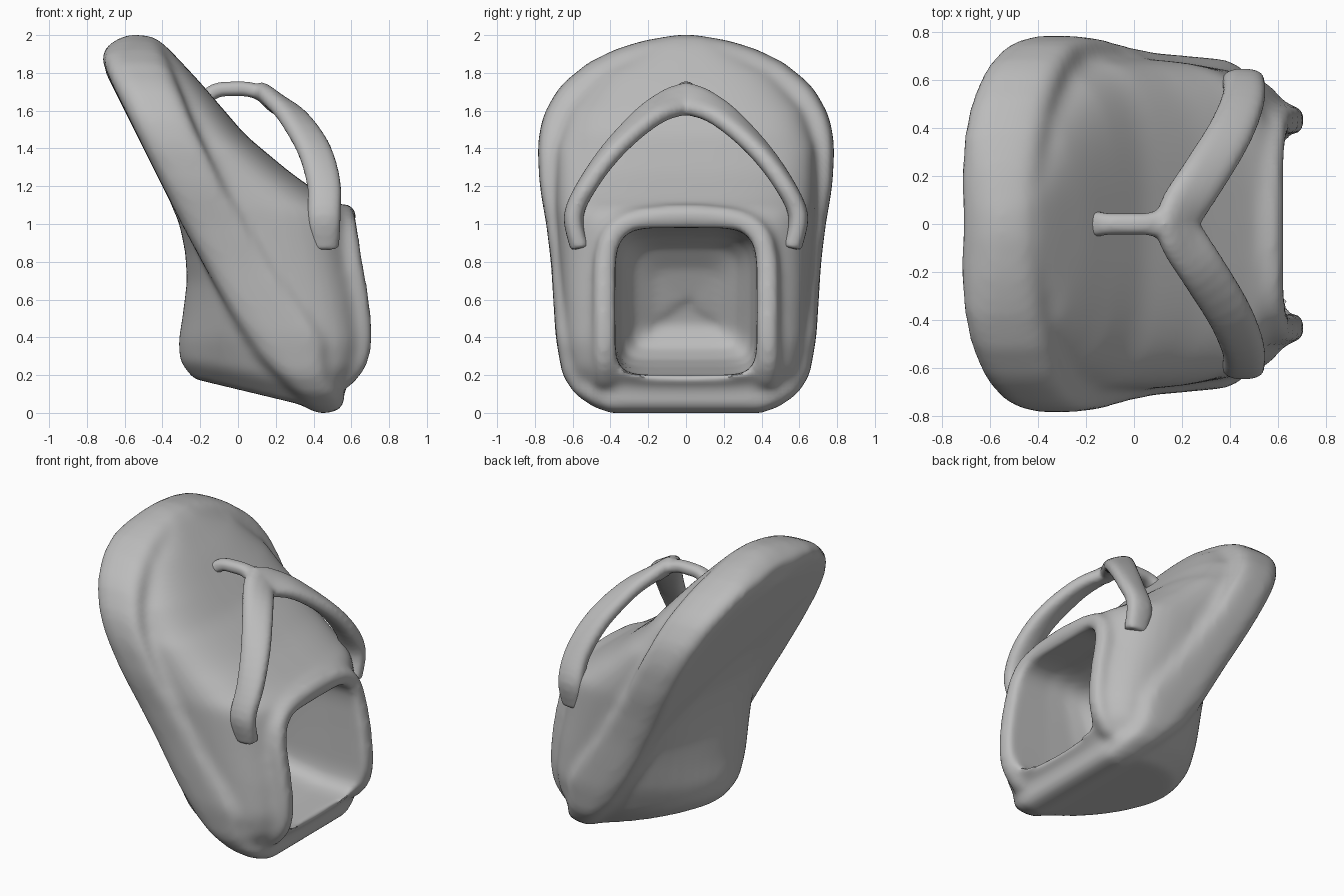
import bpy, bmesh, math
from mathutils import Vector

cube = bpy.data.objects.get("Cube")
if cube:
    bpy.data.objects.remove(cube, do_unlink=True)

grey = bpy.data.materials.new("soft grey")
grey.use_nodes = True
grey.diffuse_color = (0.5, 0.5, 0.5, 1)
grey.node_tree.nodes["Principled BSDF"].inputs["Base Color"].default_value = (0.5, 0.5, 0.5, 1)


def interp(table, t):
    """Read a value off a table of (position, value) pairs."""
    if t <= table[0][0]:
        return table[0][1]
    for (a, va), (b, vb) in zip(table, table[1:]):
        if t <= b:
            return va + (vb - va) * (t - a) / (b - a)
    return table[-1][1]


def power(v, p):
    return math.copysign(abs(v) ** p, v)


def loft(bm, rings):
    """Skin closed rings of points, cap both ends and face them outward."""
    loops = [[bm.verts.new(p) for p in ring] for ring in rings]
    n = len(loops[0])
    faces = [bm.faces.new((a[i], a[(i + 1) % n], b[(i + 1) % n], b[i]))
             for a, b in zip(loops, loops[1:]) for i in range(n)]
    faces += [bm.faces.new(loops[0][::-1]), bm.faces.new(loops[-1])]
    bmesh.ops.recalc_face_normals(bm, faces=faces)


def sweep(bm, path, widths, thickness, across_start, across_end):
    """Sweep a flattened oval along a smoothed path."""
    pts = [Vector(p) for p in path]
    n = len(pts) - 1
    rings = []
    for k in range(n * 4 + 1):
        j = min(k // 4, n - 1)
        t = k / 4 - j
        p0, p1, p2, p3 = pts[max(j - 1, 0)], pts[j], pts[j + 1], pts[min(j + 2, n)]
        pos = .5 * (2 * p1 + (p2 - p0) * t + (2 * p0 - 5 * p1 + 4 * p2 - p3) * t ** 2
                    + (3 * p1 - p0 - 3 * p2 + p3) * t ** 3)
        tangent = (p2 - p0).lerp(p3 - p1, t).normalized()
        across = Vector(across_start).lerp(Vector(across_end), k / (n * 4))
        across = (across - tangent * across.dot(tangent)).normalized()
        normal = tangent.cross(across)
        w = interp(widths, k / (n * 4)) / 2
        rings.append([pos + across * w * power(math.cos(a), .8) + normal * thickness / 2 * power(math.sin(a), .8)
                      for a in (math.pi * i / 8 for i in range(16))])
    loft(bm, rings)


def finish(bm, name):
    mesh = bpy.data.meshes.new(name)
    bm.to_mesh(mesh)
    bm.free()
    obj = bpy.data.objects.new(name, mesh)
    bpy.context.collection.objects.link(obj)
    mesh.materials.append(grey)
    return obj


def add_remesh(obj, size):
    mod = obj.modifiers.new("fuse", 'REMESH')
    mod.mode, mod.voxel_size = 'VOXEL', size


def soften_and_apply(obj, rounds):
    soft = obj.modifiers.new("soften", 'SMOOTH')
    soft.factor, soft.iterations = .5, rounds
    bpy.ops.object.select_all(action='DESELECT')
    bpy.context.view_layer.objects.active = obj
    obj.select_set(True)
    bpy.ops.object.convert(target='MESH')
    bpy.ops.object.shade_smooth_by_angle(angle=math.radians(50))


# Sole: egg-shaped outline with sloping back and front faces and a bowed heel lip
half_width = [(0, .40), (.03, .49), (.1, .59), (.2, .655), (.4, .69), (.8, .715), (1, .74), (1.2, .775),
              (1.4, .785), (1.5, .775), (1.6, .745), (1.735, .665), (1.86, .51), (1.93, .36), (1.97, .23), (2, .06)]
sole_back = [(0, .36), (.3, .1), (.5, -.03), (1, -.3), (1.4, -.5), (1.8, -.7), (1.9, -.735), (2, -.66)]
sole_front = [(0, .6), (.1, .65), (.2, .59), (.45, .42), (.8, .17), (1.15, -.05),
              (1.5, -.22), (1.85, -.36), (2, -.42)]
lip_bow = [(.15, .35), (.4, 0)]
heights = [1 - math.cos(math.pi * i / 40) for i in range(41)]
outline = [(interp(half_width, z), z) for z in heights]
outline += [(-y, z) for y, z in reversed(outline)]


def sole_ring(scale, t):
    ring = []
    for y, z in outline:
        z = 1 + (z - 1) * scale
        back = interp(sole_back, z)
        front = interp(sole_front, z) - interp(lip_bow, z) * y * y
        ring.append((back + (front - back) * t, y * scale, z))
    return ring


bm = bmesh.new()
loft(bm, [sole_ring(s, t) for s, t in
          [(.8, 0), (.92, .02), (.97, .1), (1, .3), (1, .65), (.99, .88), (.96, .98), (.85, 1)]])

# Core: narrow bulging heel behind the sole and full rounded upper in front of it
core_back = [(.1, -.24), (.2, -.31), (.35, -.315), (.7, -.27), (.85, -.28), (1, -.31), (1.4, -.48), (1.9, -.6)]
core_front = [(.1, .42), (.2, .55), (.3, .67), (.4, .7), (.6, .68), (.8, .64), (1, .61), (1.07, .58),
              (1.13, .48), (1.2, .38), (1.27, .28), (1.47, .04), (1.75, -.2), (1.9, -.34), (1.96, -.4)]
core_width = [(.1, .46), (.2, .58), (.4, .64), (.8, .67), (1.1, .69), (1.4, .69), (1.6, .63), (1.8, .47), (1.96, .18)]
core_tilt = [(.1, .24), (.5, 0)]
rings = []
for k in range(48):
    z = .1 + 1.86 * k / 47
    mid = (interp(sole_back, z) + interp(sole_front, z)) / 2
    ring = []
    for i in range(48):
        a = 2 * math.pi * i / 48
        c, s = math.cos(a), math.sin(a)
        reach = interp(core_front, z) - mid if c > 0 else mid - interp(core_back, z)
        x = mid + reach * power(c, .52 if c > 0 else .95)
        y = interp(core_width, z) * power(s, .66 if c > 0 else 1.1)
        ring.append((x, y, z - interp(core_tilt, z) * (x - .1)))
    rings.append(ring)
loft(bm, rings)

# Rounded rim arching over the opening
side = [(.54, .43, .17), (.62, .435, .27), (.645, .435, .4), (.63, .435, .6), (.595, .43, .8),
        (.575, .39, .94), (.56, .27, 1.02)]
rim_path = side + [(.56, 0, 1.045)] + [(x, -y, z) for x, y, z in reversed(side)]
sweep(bm, rim_path, [(0, .13)], .12, (1, 0, .1), (1, 0, .1))
body = finish(bm, "slipper_body")

# Cutter for the foot opening: rounded in plan, with a back wall leaning forward at the top
bm = bmesh.new()
rings = []
for x, wide, tall, lean in [(-.17, .1, .1, .4), (-.16, .45, .45, .4), (-.11, .74, .74, .4), (0, .91, .88, .35),
                            (.15, .98, .95, .25), (.4, 1, 1, 0), (1, 1, 1, 0)]:
    ring = []
    for i in range(48):
        a = 2 * math.pi * i / 48
        c, s = math.cos(a), math.sin(a)
        y = .375 * wide * power(c, .38 if s > 0 else .3)
        z = .585 + .395 * tall * power(s, .38 if s > 0 else .3)
        ring.append((x + lean * max(0, z - .42), y, z + .07 * max(0, .6 - x) * max(0, -s)))
    rings.append(ring)
loft(bm, rings)
cutter = finish(bm, "opening_cutter")
cutter.hide_render = True

# Fuse the body, cut the opening, then soften every edge
add_remesh(body, .025)
cut = body.modifiers.new("cut", 'BOOLEAN')
cut.operation, cut.object, cut.solver = 'DIFFERENCE', cutter, 'EXACT'
add_remesh(body, .02)
soften_and_apply(body, 10)
bpy.data.objects.remove(cutter, do_unlink=True)

# Y-shaped strap: two side bands meeting the toe post
bm = bmesh.new()
for m in (1, -1):
    path = [(.17, -.03, 1.66), (.2, .06, 1.645), (.29, .2, 1.57), (.4, .38, 1.4), (.455, .52, 1.21),
            (.455, .595, 1.04), (.46, .56, .87)]
    sweep(bm, [(x, y * m, z) for x, y, z in path],
          [(0, .23), (.3, .2), (.7, .18), (.85, .18), (1, .15)], .105, (.7, 0, -.7), (1, 0, .1))
sweep(bm, [(-.24, 0, 1.6), (-.13, 0, 1.7), (-.03, 0, 1.715), (.07, 0, 1.71), (.17, 0, 1.67)],
      [(0, .15), (.3, .09), (.7, .09), (1, .16)], .08, (0, 1, 0), (0, 1, 0))
strap = finish(bm, "thong_strap")
add_remesh(strap, .014)
soften_and_apply(strap, 6)
